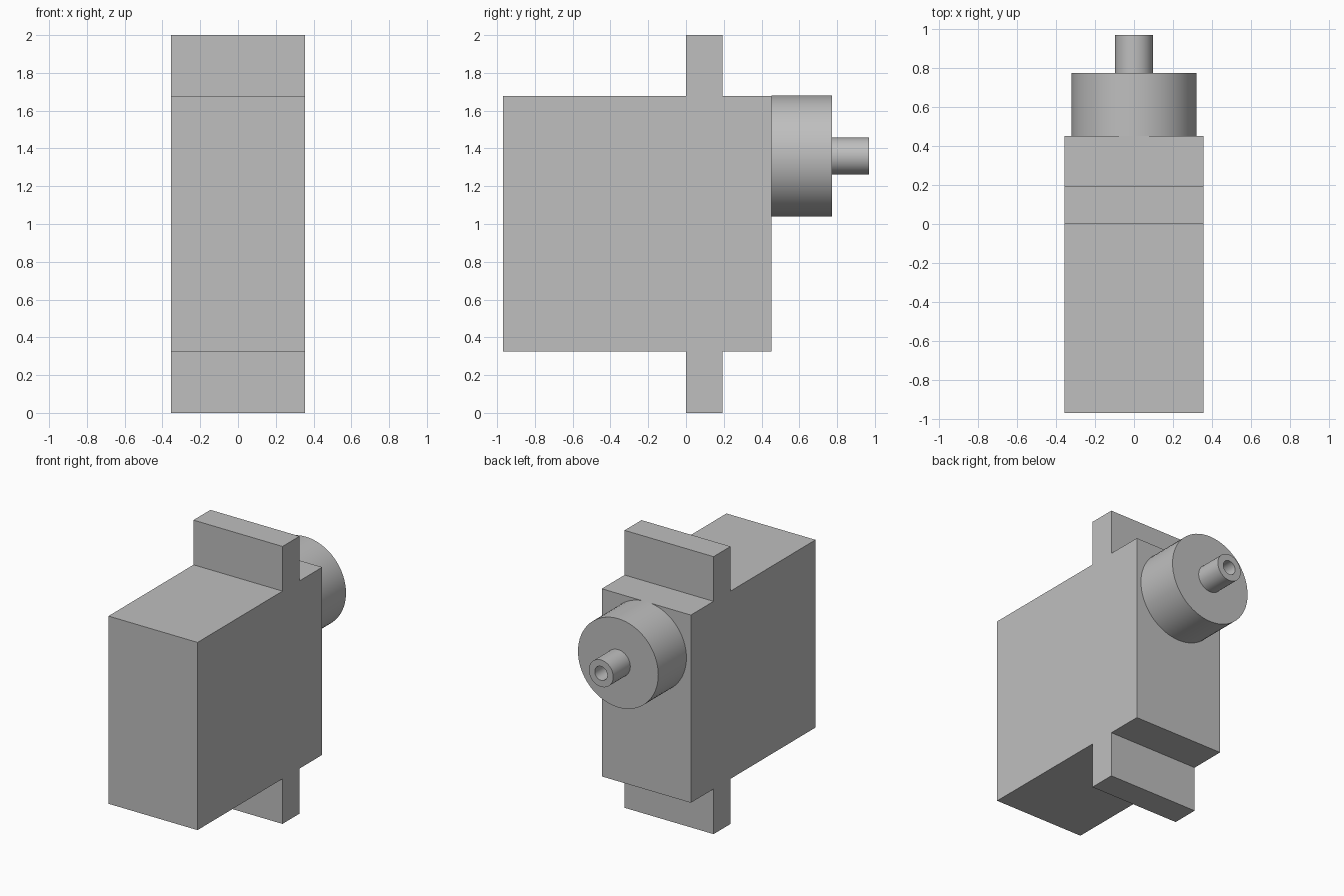
import bpy, bmesh, math
from mathutils import Matrix, Vector

cube = bpy.data.objects.get("Cube")
if cube:
    bpy.data.objects.remove(cube, do_unlink=True)

GREY = (0.52, 0.52, 0.52, 1)
mat = bpy.data.materials.new("plain grey")
mat.use_nodes = True
mat.diffuse_color = GREY
mat.node_tree.nodes["Principled BSDF"].inputs["Base Color"].default_value = GREY

AXIS_Z = 1.36  # height of the output shaft


def finish(name, bm):
    bmesh.ops.remove_doubles(bm, verts=bm.verts, dist=1e-5)
    bmesh.ops.recalc_face_normals(bm, faces=bm.faces)
    mesh = bpy.data.meshes.new(name)
    bm.to_mesh(mesh)
    bm.free()
    mesh.materials.append(mat)
    obj = bpy.data.objects.new(name, mesh)
    bpy.context.collection.objects.link(obj)
    return obj


def lathe(name, profile, steps=64):
    """Spin (radius, y) points about the shaft axis."""
    bm = bmesh.new()
    verts = [bm.verts.new((r, y, AXIS_Z)) for r, y in profile]
    edges = [bm.edges.new(pair) for pair in zip(verts, verts[1:])]
    bmesh.ops.spin(bm, geom=verts + edges, cent=(0, 0, AXIS_Z), axis=(0, 1, 0),
                   angle=math.tau, steps=steps, use_merge=True)
    obj = finish(name, bm)
    bpy.ops.object.select_all(action='DESELECT')
    obj.select_set(True)
    bpy.context.view_layer.objects.active = obj
    bpy.ops.object.shade_smooth_by_angle(angle=math.radians(35))
    return obj


# Case with mounting tabs: side profile (y, z) extruded across the width
half_w, front, back = 0.355, -0.968, 0.452
tab_front, tab_back, low, high, top = 0, 0.193, 0.325, 1.678, 2
side = [(front, low), (tab_front, low), (tab_front, 0), (tab_back, 0),
        (tab_back, low), (back, low), (back, high), (tab_back, high),
        (tab_back, top), (tab_front, top), (tab_front, high), (front, high)]
bm = bmesh.new()
face = bm.faces.new([bm.verts.new((-half_w, y, z)) for y, z in side])
ext = bmesh.ops.extrude_face_region(bm, geom=[face])
bmesh.ops.translate(bm, vec=(2 * half_w, 0, 0),
                    verts=[g for g in ext["geom"] if isinstance(g, bmesh.types.BMVert)])
finish("case_with_mounting_tabs", bm)

# Gear housing and hollow output shaft
lathe("gear_housing", [(0, 0.452), (0.32, 0.452), (0.32, 0.773), (0, 0.773)])
lathe("output_shaft", [(0.097, 0.773), (0.097, 0.968), (0.05, 0.968),
                       (0.05, 0.775), (0, 0.775)])
